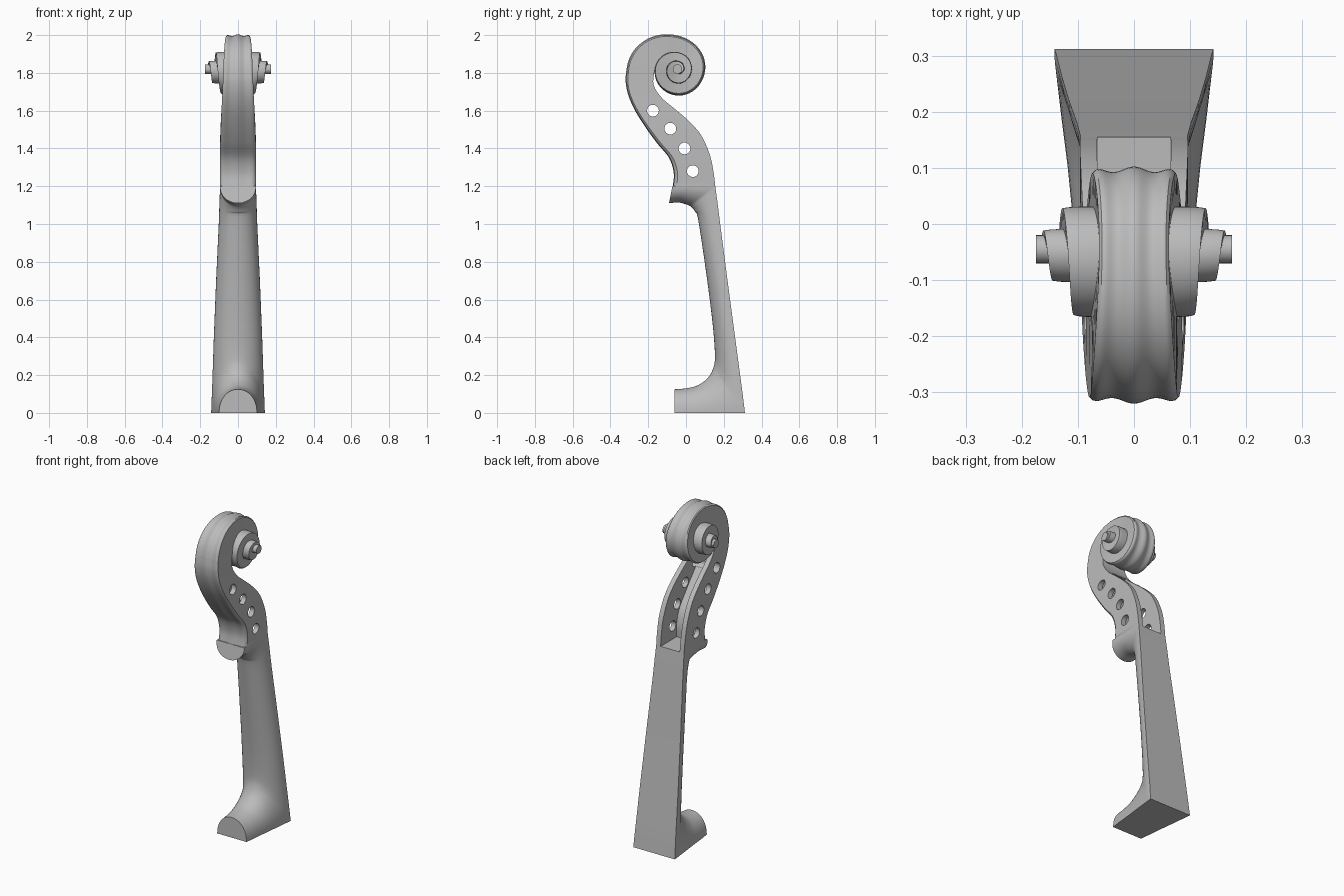
import bpy, bmesh, math
from mathutils import Vector

cube = bpy.data.objects.get("Cube")
if cube:
    bpy.data.objects.remove(cube, do_unlink=True)

grey = bpy.data.materials.new("plain grey")
grey.use_nodes = True
grey.diffuse_color = (0.5, 0.5, 0.5, 1)
grey.node_tree.nodes["Principled BSDF"].inputs["Base Color"].default_value = (0.5, 0.5, 0.5, 1)


def spline(rows, steps, linear=()):
    """Catmull-Rom through rows of numbers; columns in linear stay straight."""
    out = []
    last = len(rows) - 1
    for i in range(last):
        a, b, c, d = rows[max(i - 1, 0)], rows[i], rows[i + 1], rows[min(i + 2, last)]
        for s in range(steps):
            t = s / steps
            row = []
            for k in range(len(b)):
                if k in linear:
                    row.append(b[k] + (c[k] - b[k]) * t)
                else:
                    row.append(b[k] + 0.5 * t * (c[k] - a[k] + t * (
                        2 * a[k] - 5 * b[k] + 4 * c[k] - d[k] + t * (3 * (b[k] - c[k]) + d[k] - a[k]))))
            out.append(row)
    return out + [list(rows[-1])]


def loft(name, rings):
    bm = bmesh.new()
    loops = [[bm.verts.new(p) for p in ring] for ring in rings]
    n = len(loops[0])
    for a, b in zip(loops, loops[1:]):
        for j in range(n):
            bm.faces.new((a[j], a[(j + 1) % n], b[(j + 1) % n], b[j]))
    bm.faces.new(loops[0])
    bm.faces.new(loops[-1])
    bmesh.ops.recalc_face_normals(bm, faces=bm.faces)
    mesh = bpy.data.meshes.new(name)
    bm.to_mesh(mesh)
    bm.free()
    mesh.materials.append(grey)
    obj = bpy.data.objects.new(name, mesh)
    bpy.context.collection.objects.link(obj)
    return obj


def activate(obj):
    bpy.ops.object.select_all(action='DESELECT')
    obj.select_set(True)
    bpy.context.view_layer.objects.active = obj


def smooth(obj, angle=35):
    activate(obj)
    bpy.ops.object.shade_smooth_by_angle(angle=math.radians(angle))


def cylinder(name, y, z, radius, half):
    ring = [(y + radius * math.cos(a), z + radius * math.sin(a))
            for a in (math.tau * k / 32 for k in range(32))]
    return loft(name, [[(x, *p) for p in ring] for x in (-half, half)])


def cut(obj, cutter):
    cutter.hide_render = True
    mod = obj.modifiers.new("cut", 'BOOLEAN')
    mod.operation = 'DIFFERENCE'
    mod.solver = 'EXACT'
    mod.object = cutter
    activate(obj)
    bpy.ops.object.modifier_apply(modifier=mod.name)
    bpy.data.objects.remove(cutter, do_unlink=True)


def arch(by, bz, cy, cz, w):
    """D-shaped section: flat chord at the base, round crown."""
    ring = []
    for k in range(29):
        a = math.pi * k / 28
        h = max(math.sin(a), 0) ** 0.9
        ring.append((w * math.cos(a), by + (cy - by) * h, bz + (cz - bz) * h))
    return ring


def fluted(fy, fz, by, bz, w, depth, edge):
    """Box section whose outer side has two grooves and a middle ridge."""
    front, back = Vector((0, fy, fz)), Vector((0, by, bz))
    inward = (back - front).normalized()
    ring = []
    for k in range(25):
        u = -1 + k / 12
        drop = depth * (1 - math.cos(math.tau * u)) / 2 + edge * abs(u) ** 10
        p = front + inward * drop
        ring.append((w * u, p.y, p.z))
    return ring + [(w, by, bz), (-w, by, bz)]


# Heel, neck and chin: base point, crown point, half width
neck_rows = [
    (-.06, 0, -.06, .125, .100), (0, 0, 0, .13, .108), (.1, 0, .06, .145, .118),
    (.2, 0, .115, .185, .13), (.312, 0, .145, .24, .142), (.30, .1, .153, .31, .138),
    (.26, .4, .14, .48, .128), (.22, .7, .107, .74, .116), (.181, 1.0, .065, 1.02, .102),
    (.166, 1.12, .048, 1.065, .098), (.155, 1.2, .025, 1.093, .095),
    (.08, 1.2, 0, 1.104, .095), (0, 1.2, -.04, 1.114, .095), (-.072, 1.2, -.09, 1.11, .095)]
smooth(loft("neck", [arch(*r) for r in spline(neck_rows, 6, (0, 1, 4))]))

# Pegbox: outer point, open-side point, half width, groove depth, edge rounding
box_rows = [
    (-.07, 1.2, .155, 1.2, .095, .003, .02), (-.065, 1.27, .145, 1.28, .096, .004, .02),
    (-.09, 1.35, .125, 1.37, .096, .005, .02), (-.155, 1.43, .08, 1.47, .094, .006, .018),
    (-.22, 1.52, .015, 1.545, .091, .007, .016), (-.275, 1.61, -.06, 1.61, .087, .009, .014),
    (-.308, 1.69, -.13, 1.67, .083, .01, .012), (-.32, 1.76, -.172, 1.74, .08, .01, .012),
    (-.315, 1.82, -.165, 1.82, .077, .01, .012)]
pegbox = loft("pegbox", [fluted(*r) for r in spline(box_rows, 6)])


# String cavity, open towards the back
def cavity_row(row):
    f, b = Vector(row[:2]), Vector(row[2:4])
    return (*f.lerp(b, .3), *f.lerp(b, 1.3), row[4] - .03, 0, 0)


hollow = [cavity_row(r) for r in spline(box_rows[:7], 6)]
start = (hollow[0][0], 1.17, hollow[0][2], 1.17, *hollow[0][4:])
cut(pegbox, loft("cavity_cutter", [fluted(*r) for r in [start] + hollow]))

# Four peg holes
for y, z in ((-.175, 1.6), (-.083, 1.505), (-.008, 1.4), (.036, 1.28)):
    cut(pegbox, cylinder("hole_cutter", y, z, .031, .3))
smooth(pegbox)

# Scroll: radius and half width at every quarter turn, widening inwards
CY, CZ = -.045, 1.82
turns = [(.27, .077), (.178, .062), (.147, .075), (.14, .09), (.12, .108), (.09, .118),
         (.076, .128), (.076, .136), (.058, .146), (.044, .155), (.036, .162), (.026, .168)]
STEPS = 14
curl = spline(turns, STEPS)
rings = []
for i, (r, w) in enumerate(curl):
    inner = curl[i + 4 * STEPS][0] if i + 4 * STEPS < len(curl) else .005
    a = math.pi / 2 * i / STEPS
    c, s = -math.cos(a), math.sin(a)
    fade = min(max(4 - i / STEPS, 0), 1)
    rings.append(fluted(CY + c * r, CZ + s * r, CY + c * inner, CZ + s * inner,
                        w, .01 * fade, .003 + .009 * fade))
smooth(loft("scroll", rings))

# Eye at the middle of the scroll
smooth(cylinder("scroll_eye", CY, CZ, .025, .175))
